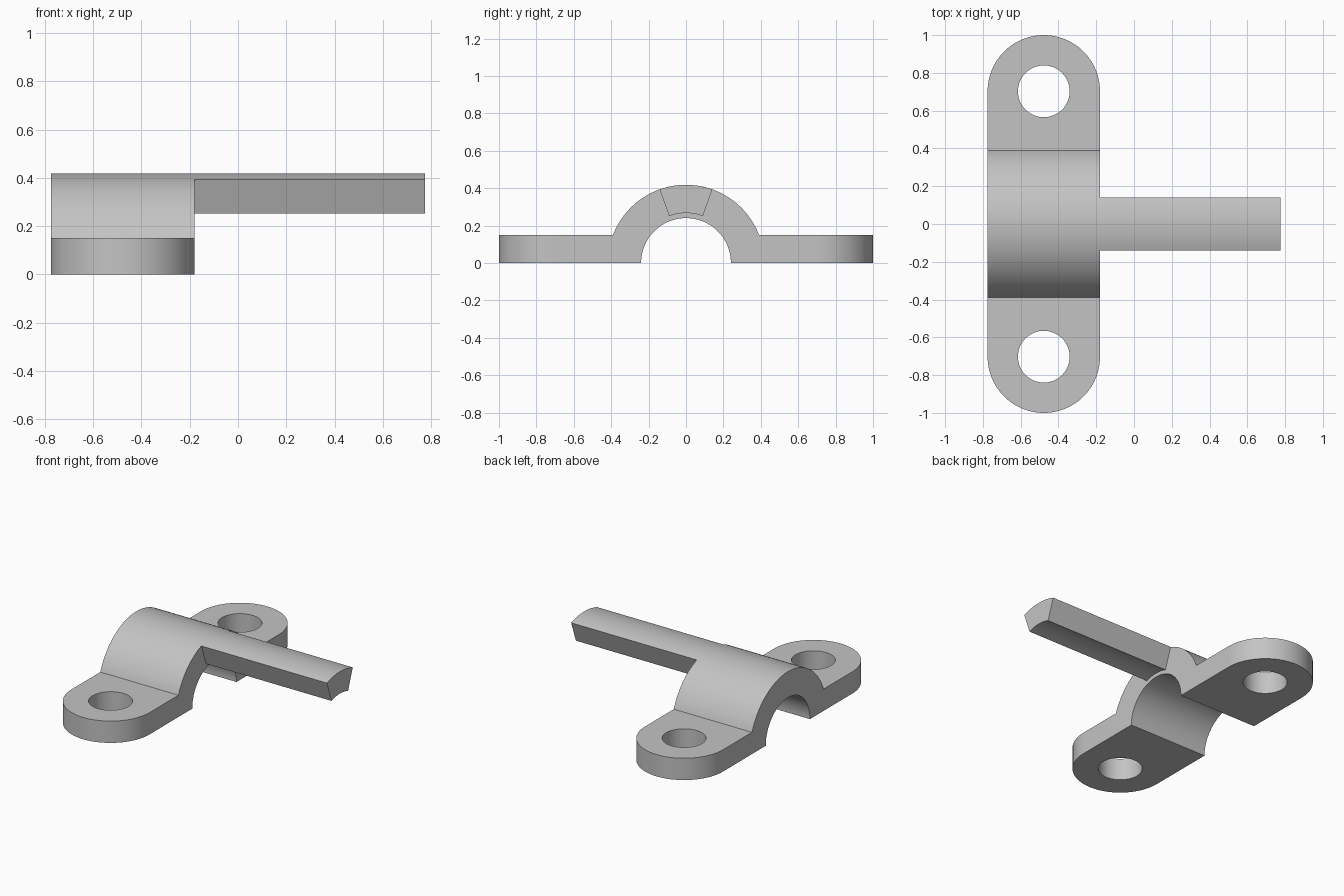
import bpy, bmesh
from math import sin, cos, asin, pi, radians, sqrt

cube = bpy.data.objects.get("Cube")
if cube:
    bpy.data.objects.remove(cube, do_unlink=True)

# Main dimensions
LEFT, RIGHT, ARM_END = -0.775, -0.18, 0.775
MID = (LEFT + RIGHT) / 2
EAR_R = (RIGHT - LEFT) / 2
EAR_Y = 1 - EAR_R
HOLE_R = 0.137
OUTER_R, INNER_R, ARM_R = 0.418, 0.24, 0.267
THICK = 0.15

grey = bpy.data.materials.new("plain grey")
grey.use_nodes = True
grey.diffuse_color = (0.55, 0.55, 0.55, 1)
grey.node_tree.nodes["Principled BSDF"].inputs["Base Color"].default_value = (0.55, 0.55, 0.55, 1)


def arc(cx, cy, r, start, end, steps):
    angles = [start + (end - start) * i / steps for i in range(steps + 1)]
    return [(cx + r * cos(a), cy + r * sin(a)) for a in angles]


def prism(name, outline, low, high, axis):
    """Extrude a closed 2D outline along the x or z axis."""
    bm = bmesh.new()
    place = (lambda p: (low, p[0], p[1])) if axis == "x" else (lambda p: (p[0], p[1], low))
    face = bm.faces.new([bm.verts.new(place(p)) for p in outline])
    out = bmesh.ops.extrude_face_region(bm, geom=[face])
    move = (high - low, 0, 0) if axis == "x" else (0, 0, high - low)
    bmesh.ops.translate(bm, vec=move, verts=[v for v in out["geom"] if isinstance(v, bmesh.types.BMVert)])
    bmesh.ops.recalc_face_normals(bm, faces=bm.faces)
    mesh = bpy.data.meshes.new(name)
    bm.to_mesh(mesh)
    bm.free()
    mesh.materials.append(grey)
    obj = bpy.data.objects.new(name, mesh)
    bpy.context.collection.objects.link(obj)
    return obj


def select(obj):
    bpy.ops.object.select_all(action="DESELECT")
    obj.select_set(True)
    bpy.context.view_layer.objects.active = obj


def cut(obj, cutter, operation):
    mod = obj.modifiers.new("cut", "BOOLEAN")
    mod.operation, mod.solver, mod.object = operation, "EXACT", cutter
    select(obj)
    bpy.ops.object.modifier_apply(modifier=mod.name)
    bpy.data.objects.remove(cutter, do_unlink=True)


# Saddle clamp: arch and flat ears in one side profile, cut to a rounded plan
foot = asin(THICK / OUTER_R)
profile = [(1.1, 0), (1.1, THICK)]
profile += arc(0, 0, OUTER_R, foot, pi - foot, 64)
profile += [(-1.1, THICK), (-1.1, 0)]
profile += arc(0, 0, INNER_R, pi, 0, 64)
clamp = prism("saddle_clamp", profile, LEFT - 0.1, RIGHT + 0.1, "x")
plan = arc(MID, EAR_Y, EAR_R, 0, pi, 48) + arc(MID, -EAR_Y, EAR_R, pi, 2 * pi, 48)
cut(clamp, prism("plan_cutter", plan, -0.2, 0.7, "z"), "INTERSECT")

# Screw holes
for side in (-1, 1):
    circle = arc(MID, side * EAR_Y, HOLE_R, 0, 2 * pi, 64)[:-1]
    cut(clamp, prism("hole_cutter", circle, -0.2, 0.7, "z"), "DIFFERENCE")

# Arm: a sector of the arch carried sideways
half = radians(19.7)
sector = arc(0, 0, OUTER_R, pi / 2 - half, pi / 2 + half, 18)
sector += arc(0, 0, ARM_R, pi / 2 + half, pi / 2 - half, 18)
arm = prism("side_arm", sector, RIGHT, ARM_END, "x")

for obj in (clamp, arm):
    select(obj)
    bpy.ops.object.shade_smooth_by_angle(angle=radians(20))
